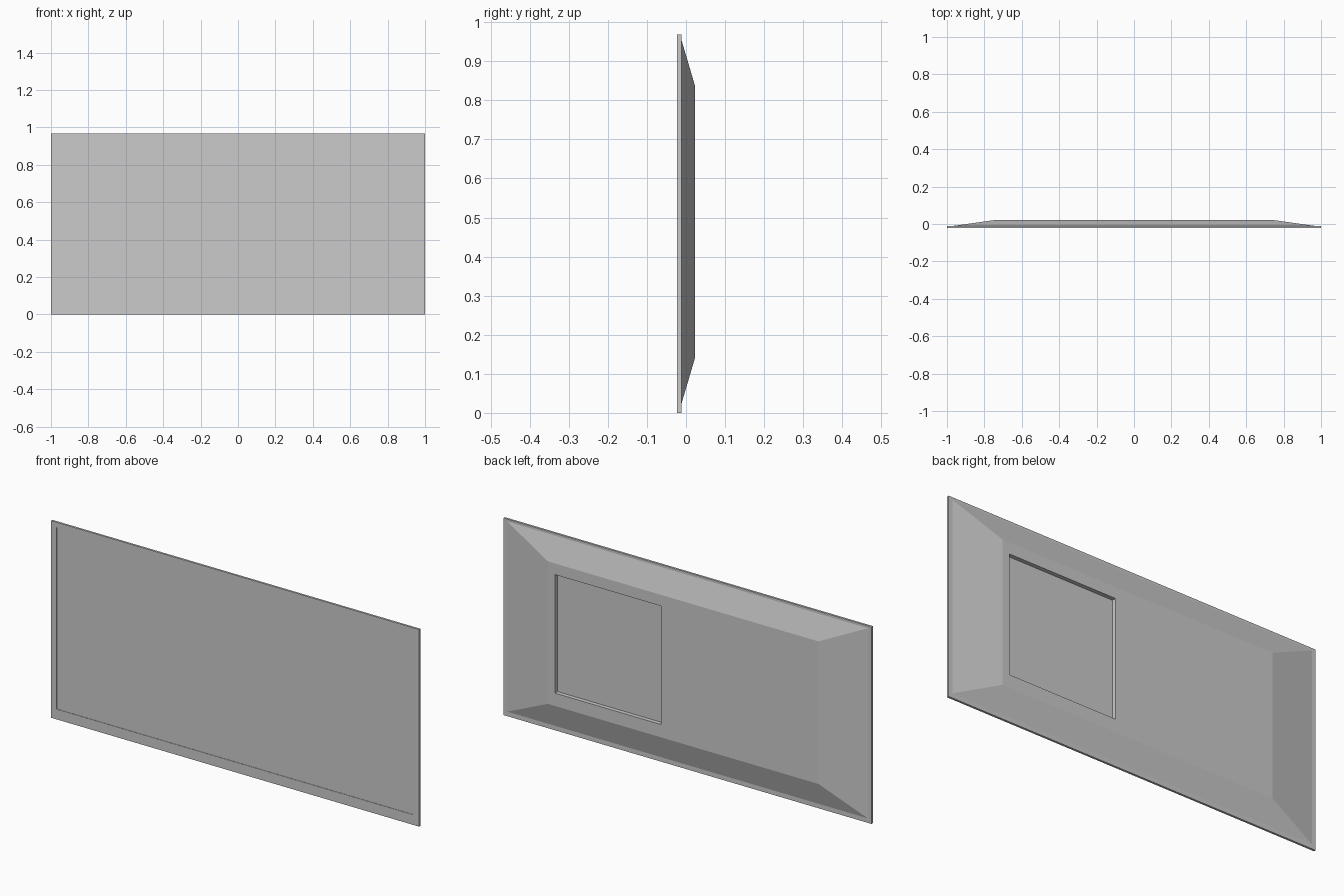
import bpy, bmesh

if "Cube" in bpy.data.objects:
    bpy.data.objects.remove(bpy.data.objects["Cube"])


def loft(name, rings):
    """Join rectangles (x0, x1, z0, z1, y) in order and cap both ends."""
    bm = bmesh.new()
    loops = []
    for x0, x1, z0, z1, y in rings:
        corners = ((x0, z0), (x1, z0), (x1, z1), (x0, z1))
        loops.append([bm.verts.new((x, y, z)) for x, z in corners])
    for a, b in zip(loops, loops[1:]):
        for i in range(4):
            j = (i + 1) % 4
            bm.faces.new((a[i], a[j], b[j], b[i]))
    bm.faces.new(loops[0])
    bm.faces.new(loops[-1])
    bmesh.ops.recalc_face_normals(bm, faces=bm.faces)
    mesh = bpy.data.meshes.new(name)
    bm.to_mesh(mesh)
    bm.free()
    obj = bpy.data.objects.new(name, mesh)
    bpy.context.collection.objects.link(obj)
    return obj


FRONT, MID, BACK = -0.0225, -0.012, 0.0225

# Thin front panel with a slightly sunken screen
loft("screen_panel", [
    (-0.97, 0.97, 0.05, 0.942, FRONT + 0.002),
    (-0.97, 0.97, 0.05, 0.942, FRONT),
    (-1.0, 1.0, 0.0, 0.968, FRONT),
    (-1.0, 1.0, 0.0, 0.968, MID),
])

# Tapered rear housing with a square connector recess
loft("rear_housing", [
    (-0.98, 0.98, 0.022, 0.956, MID),
    (-0.735, 0.735, 0.139, 0.839, BACK),
    (0.119, 0.697, 0.202, 0.784, BACK),
    (0.119, 0.697, 0.202, 0.784, BACK - 0.02),
])
